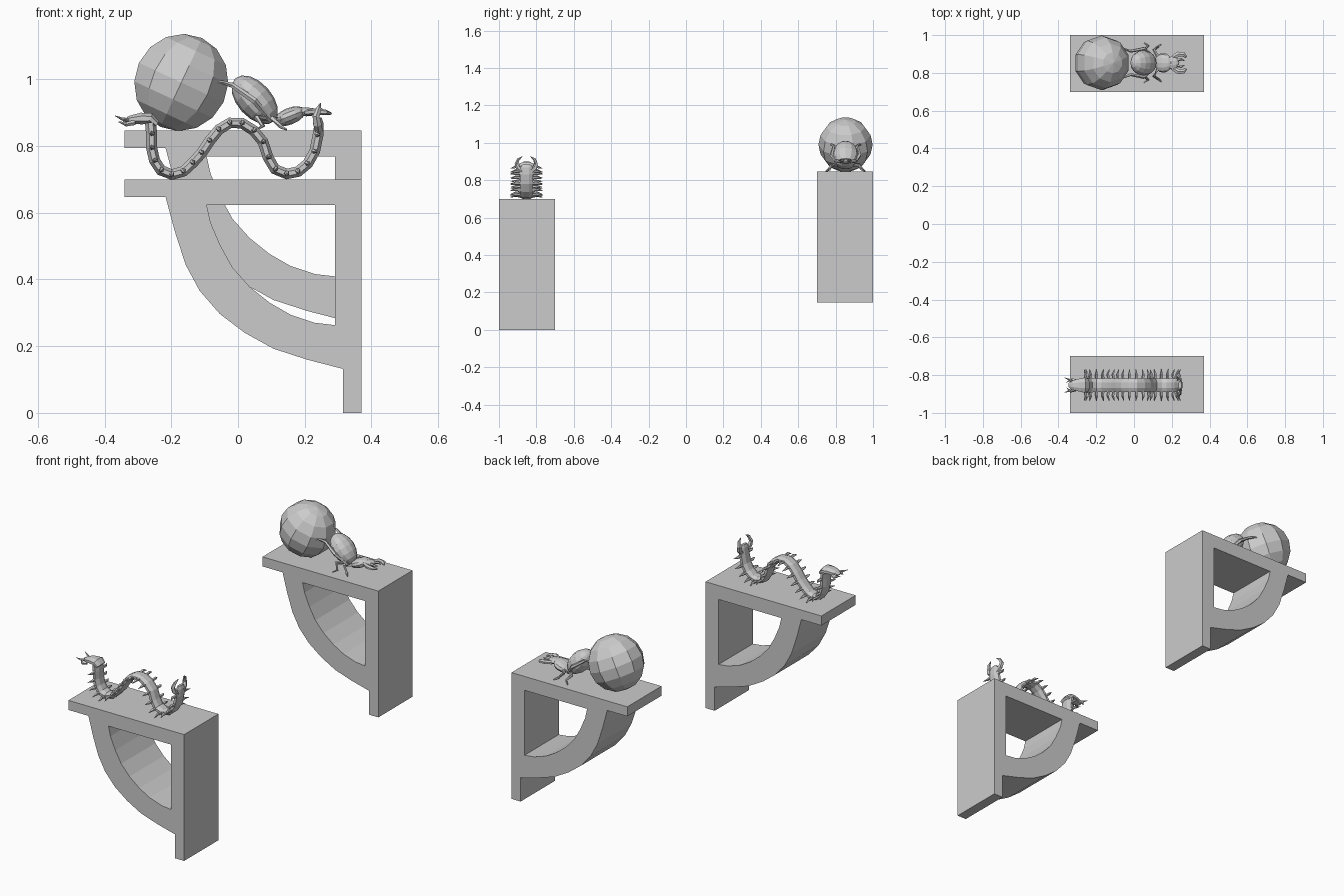
import bpy, bmesh, math
from mathutils import Vector, Matrix

if "Cube" in bpy.data.objects:
    bpy.data.objects.remove(bpy.data.objects["Cube"])

CY, BY = -0.853, 0.853   # centre lines of the centipede and the beetle


def finish(name, bm):
    bmesh.ops.recalc_face_normals(bm, faces=bm.faces)
    me = bpy.data.meshes.new(name)
    bm.to_mesh(me)
    bm.free()
    ob = bpy.data.objects.new(name, me)
    bpy.context.collection.objects.link(ob)
    return ob


def add_tube(bm, pts, radii, sides=6):
    """Closed swept tube; each radius is a number or (sideways, normal) pair."""
    pts = [Vector(p) for p in pts]
    rings = []
    for i, p in enumerate(pts):
        t = (pts[min(i + 1, len(pts) - 1)] - pts[max(i - 1, 0)]).normalized()
        ref = Vector((0, 1, 0)) if abs(t.y) < 0.9 else Vector((1, 0, 0))
        s = (ref - t * ref.dot(t)).normalized()
        n = t.cross(s)
        r = radii[i] if isinstance(radii[i], tuple) else (radii[i], radii[i])
        rings.append([bm.verts.new(p + s * r[0] * math.cos(a) + n * r[1] * math.sin(a))
                      for a in (2 * math.pi * (k + 0.5) / sides for k in range(sides))])
    for a, b in zip(rings, rings[1:]):
        for k in range(sides):
            bm.faces.new((a[k], a[k - 1], b[k - 1], b[k]))
    bm.faces.new(rings[0])
    bm.faces.new(rings[-1])


def pair(bm, pts, radii, cy, sides=5):
    """Tube plus its mirror image about y = cy; pts use y offsets."""
    for s in (1, -1):
        add_tube(bm, [(x, cy + s * y, z) for x, y, z in pts], radii, sides)


def ellipsoid(name, loc, size, pitch, seg=12, rings=8):
    bm = bmesh.new()
    m = (Matrix.Translation(loc) @ Matrix.Rotation(math.radians(pitch), 4, 'Y')
         @ Matrix.Diagonal((*size, 1)) @ Matrix.Rotation(math.pi / 2, 4, 'Y'))
    bmesh.ops.create_uvsphere(bm, u_segments=seg, v_segments=rings, radius=1, matrix=m)
    return finish(name, bm)


# wall brackets: profile with a quarter-round opening, extruded along y
OUTER = [(.37, .70), (-.34, .70), (-.34, .647), (-.217, .647), (-.19, .546), (-.157, .444),
         (-.115, .366), (-.055, .297), (.02, .24), (.107, .192), (.209, .159), (.314, .132),
         (.314, 0), (.37, 0)]
HOLE = [(.29, .623), (-.094, .623), (-.082, .57), (-.052, .50), (-.016, .435), (.035, .378),
        (.095, .33), (.158, .294), (.23, .27), (.29, .263)]


def bracket(name, y0, dz):
    bm = bmesh.new()
    edges = []
    for loop in (OUTER, HOLE):
        vs = [bm.verts.new((x, y0, z + dz)) for x, z in loop]
        edges += [bm.edges.new((vs[i - 1], vs[i])) for i in range(len(vs))]
    bmesh.ops.triangle_fill(bm, edges=edges, use_beauty=True, normal=(0, -1, 0))
    r = bmesh.ops.extrude_face_region(bm, geom=bm.faces[:])
    bmesh.ops.translate(bm, vec=(0, .3, 0),
                        verts=[v for v in r['geom'] if isinstance(v, bmesh.types.BMVert)])
    finish(name, bm)


bracket("centipede_bracket", -1.0, 0)
bracket("beetle_bracket", 0.7, .146)

# centipede body: wavy flattened tube
PATH = [(-.259, .837), (-.259, .795), (-.25, .756), (-.231, .727), (-.198, .714), (-.163, .724),
        (-.135, .75), (-.108, .78), (-.084, .816), (-.057, .849), (-.024, .869), (.012, .868),
        (.047, .846), (.075, .812), (.09, .766), (.111, .73), (.146, .716), (.18, .723),
        (.209, .747), (.23, .784), (.24, .834)]
bm = bmesh.new()
full = [(-.262, .87)] + PATH + [(.243, .87), (.243, .885)]
rad = [(.042, .018)] * 5 + [(.038, .0175)] * (len(full) - 7) + [(.034, .014), (.022, .008)]
add_tube(bm, [(x, CY, z) for x, z in full], rad, 8)
finish("centipede_body", bm)

# centipede head
bm = bmesh.new()
add_tube(bm, [(-.345, CY, .873), (-.325, CY, .879), (-.29, CY, .882), (-.262, CY, .882), (-.243, CY, .865)],
         [(.012, .004), (.027, .012), (.037, .019), (.043, .018), (.036, .012)], 8)
finish("centipede_head", bm)

# centipede antennae and jaws
bm = bmesh.new()
pair(bm, [(-.325, .015, .878), (-.345, .03, .88), (-.368, .04, .89)], [.006, .005, .001], CY)
pair(bm, [(-.31, .025, .87), (-.335, .033, .865), (-.358, .012, .872)], [.008, .007, .001], CY)
finish("centipede_antennae", bm)

# centipede legs: one curved spike pair per body point
bm = bmesh.new()
for i, (x, z) in enumerate(PATH):
    a, b = PATH[max(i - 1, 0)], PATH[min(i + 1, len(PATH) - 1)]
    t = Vector((b[0] - a[0], b[1] - a[1])).normalized()
    nx, nz = -t.y, t.x
    pair(bm, [(x, .03, z), (x + nx * .004, .058, z + nz * .004),
              (x - nx * .006, .085, z - nz * .006)], [.008, .0075, .001], CY)
finish("centipede_legs", bm)

# centipede tail pincers
bm = bmesh.new()
pair(bm, [(.242, .022, .845), (.238, .045, .865), (.234, .052, .888), (.242, .043, .912), (.247, .02, .928)],
     [.012, .013, .011, .008, .001], CY)
finish("centipede_tail_pincers", bm)

# faceted ball rolled by the beetle
ellipsoid("ball", (-.17, BY, .99), (.147, .145, .147), -65, 10, 8)

# beetle body: wing case, seam, thorax, head
ellipsoid("beetle_wing_case", (.05, BY, .938), (.087, .067, .052), 48)
ellipsoid("beetle_thorax", (.155, BY, .889), (.05, .052, .025), -22)
ellipsoid("beetle_head", (.205, BY, .902), (.035, .036, .014), 0, 10, 6)

# beetle jaws
bm = bmesh.new()
pair(bm, [(.205, .028, .9), (.235, .046, .903), (.262, .045, .901), (.277, .03, .897)],
     [(.012, .009), (.016, .01), (.014, .008), (.006, .004)], BY, 6)
pair(bm, [(.225, .012, .903), (.25, .02, .906), (.268, .012, .903)], [.008, .007, .002], BY)
finish("beetle_jaws", bm)

# beetle legs: hind pair on the ball, the others on the shelf
bm = bmesh.new()
pair(bm, [(.10, .035, .875), (.05, .075, .935), (-.018, .062, .982), (-.05, .075, .992), (-.072, .085, .985)],
     [.008, .01, .008, .005, .003], BY)
pair(bm, [(.09, .035, .885), (.055, .07, .885), (.075, .09, .86), (.055, .105, .848)],
     [.009, .009, .006, .003], BY)
pair(bm, [(.125, .035, .88), (.105, .07, .882), (.128, .085, .858), (.145, .1, .849)],
     [.009, .009, .006, .003], BY)
finish("beetle_legs", bm)
